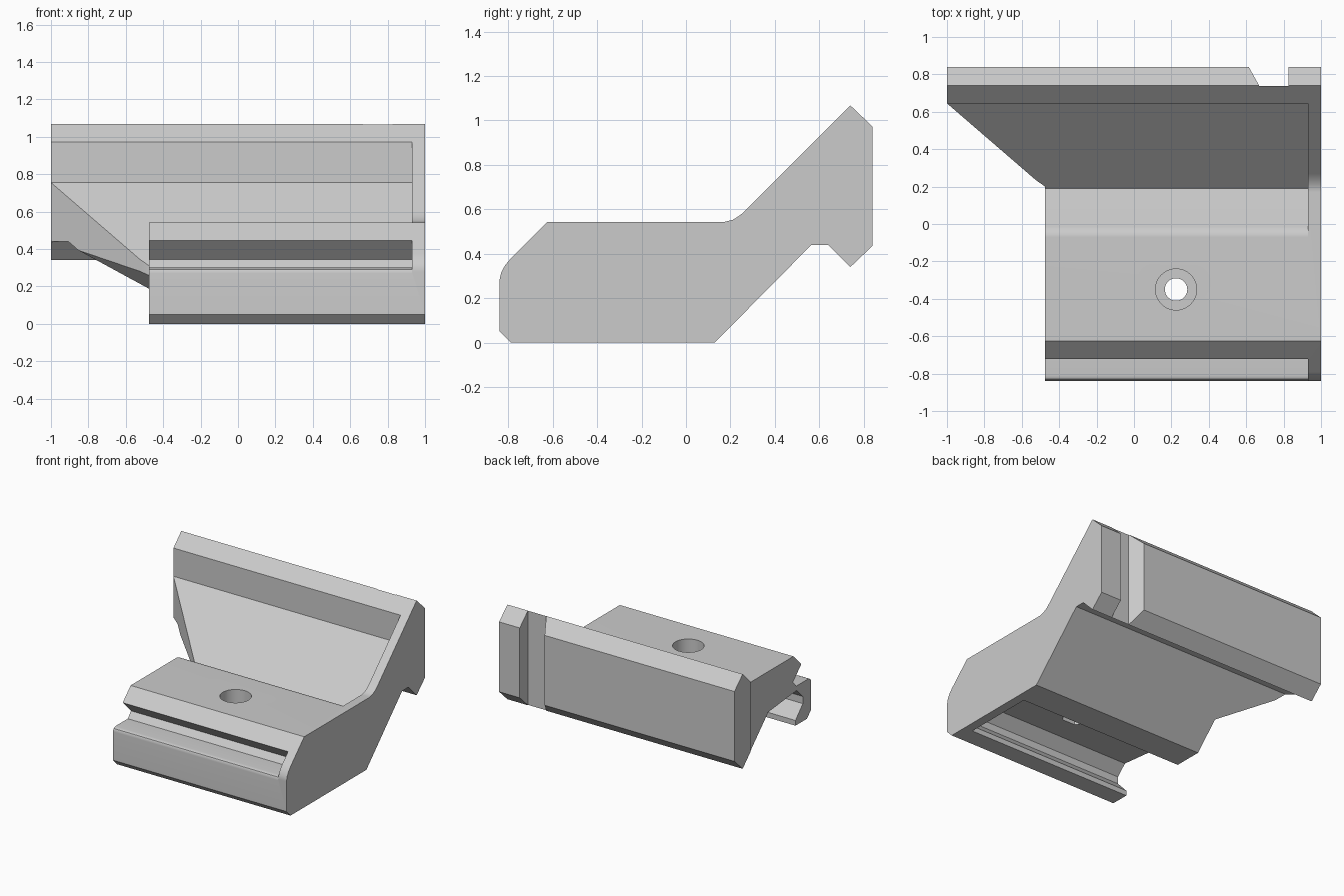
import bpy, bmesh, math
from mathutils import Vector

cube = bpy.data.objects.get("Cube")
if cube:
    bpy.data.objects.remove(cube, do_unlink=True)

grey = bpy.data.materials.new("plain grey")
grey.use_nodes = True
grey.diffuse_color = (0.6, 0.6, 0.6, 1)
grey.node_tree.nodes["Principled BSDF"].inputs["Base Color"].default_value = grey.diffuse_color


def add_object(name, bm):
    bmesh.ops.recalc_face_normals(bm, faces=bm.faces)
    mesh = bpy.data.meshes.new(name)
    bm.to_mesh(mesh)
    bm.free()
    mesh.materials.append(grey)
    ob = bpy.data.objects.new(name, mesh)
    bpy.context.collection.objects.link(ob)
    return ob


def prism(name, points, direction, to_3d):
    """Extrude a flat outline along a direction."""
    bm = bmesh.new()
    face = bm.faces.new([bm.verts.new(to_3d(*p)) for p in points])
    new = bmesh.ops.extrude_face_region(bm, geom=[face])["geom"]
    bmesh.ops.translate(bm, vec=direction, verts=[v for v in new if isinstance(v, bmesh.types.BMVert)])
    return add_object(name, bm)


def along_x(name, points, x0, x1):
    return prism(name, points, (x1 - x0, 0, 0), lambda y, z: (x0, y, z))


def along_z(name, points, z0, z1):
    return prism(name, points, (0, 0, z1 - z0), lambda x, y: (x, y, z0))


def ring(x, y, radius, sides):
    return [(x + radius * math.cos(math.tau * i / sides),
             y + radius * math.sin(math.tau * i / sides)) for i in range(sides)]


# Full side outline, which stays whole at the end plate
body = along_x("mount_body", [
    (-.79, 0), (.13, 0), (.565, .44), (.64, .44), (.74, .34), (.84, .435),
    (.84, .972), (.74, 1.067), (.27, .597), (.245, .574), (.21, .552), (.17, .542), (-.625, .542),
    (-.79, .377), (-.815, .347), (-.832, .315), (-.84, .28), (-.84, .05)], -1, 1)

END = .93
cutters = [
    # V-shaped valley between the block and the raised wing
    along_x("valley_cutter", [(.645, .755), (.19, .3), (.01, .48), (-.015, .515), (-.04, .535),
                              (-.07, .542), (-.07, 1.3), (.645, 1.3)], -1.2, END),
    # Groove along the front
    along_x("front_groove_cutter", [(-.62, .345), (-.66, .3), (-.81, .3), (-.83, .29),
                                    (-.84, .27), (-.95, .27), (-.95, .675)], -1.2, END),
    # Dovetail channel underneath
    along_x("dovetail_cutter", [(-.65, -.1), (-.65, .04), (-.74, .135), (-.74, .19), (-.665, .265),
                                (-.32, .23), (-.09, 0), (.01, -.1)], -1.2, END),
    # Shorter block and diagonal end of the wing
    along_z("end_cutter", [(-1.3, -1.2), (-.475, -1.2), (-.475, .2), (-.525, .235),
                           (-1, .645), (-1.3, .645)], -.2, 1.4),
    # Notch in the back edge
    along_z("back_notch_cutter", [(.58, .9), (.67, .738), (.825, .738), (.825, .9)], -.2, 1.4),
    # Screw hole, counterbore and nut pocket
    along_z("screw_hole_cutter", ring(.225, -.35, .06, 32), -.1, .8),
    along_z("counterbore_cutter", ring(.225, -.35, .11, 48), .42, .8),
    along_z("nut_pocket_cutter", ring(.225, -.35, .11, 6), .1, .34),
]

# Sloping undercut below the diagonal end of the wing
bm = bmesh.new()
bmesh.ops.create_cube(bm, size=1)
for v in bm.verts:
    v.co = Vector((-1.3 if v.co.x < 0 else -.475, -1 if v.co.y < 0 else .645, -.2 if v.co.z < 0 else 1.4))
corner = Vector((-.475, .19, .265))
normal = Vector((0, .12, -.075)).cross(Vector((-.355, .308, .12)))
bmesh.ops.bisect_plane(bm, geom=bm.verts[:] + bm.edges[:] + bm.faces[:],
                       plane_co=corner, plane_no=normal, clear_outer=True)
bmesh.ops.holes_fill(bm, edges=[e for e in bm.edges if e.is_boundary])
cutters.append(add_object("wing_undercut_cutter", bm))

for c in cutters:
    c.hide_render = True
    c.hide_viewport = True
    mod = body.modifiers.new(c.name, 'BOOLEAN')
    mod.operation = 'DIFFERENCE'
    mod.solver = 'EXACT'
    mod.object = c

# Bake the cuts, then remove the cutters
graph = bpy.context.evaluated_depsgraph_get()
baked = bpy.data.meshes.new_from_object(body.evaluated_get(graph))
body.modifiers.clear()
body.data = baked
for c in cutters:
    bpy.data.objects.remove(c, do_unlink=True)

# Smooth the fillets while the broad faces stay flat
bpy.context.view_layer.objects.active = body
body.select_set(True)
bpy.ops.object.shade_smooth_by_angle(angle=math.radians(28))
weighted = body.modifiers.new("flat_faces", 'WEIGHTED_NORMAL')
weighted.keep_sharp = True
